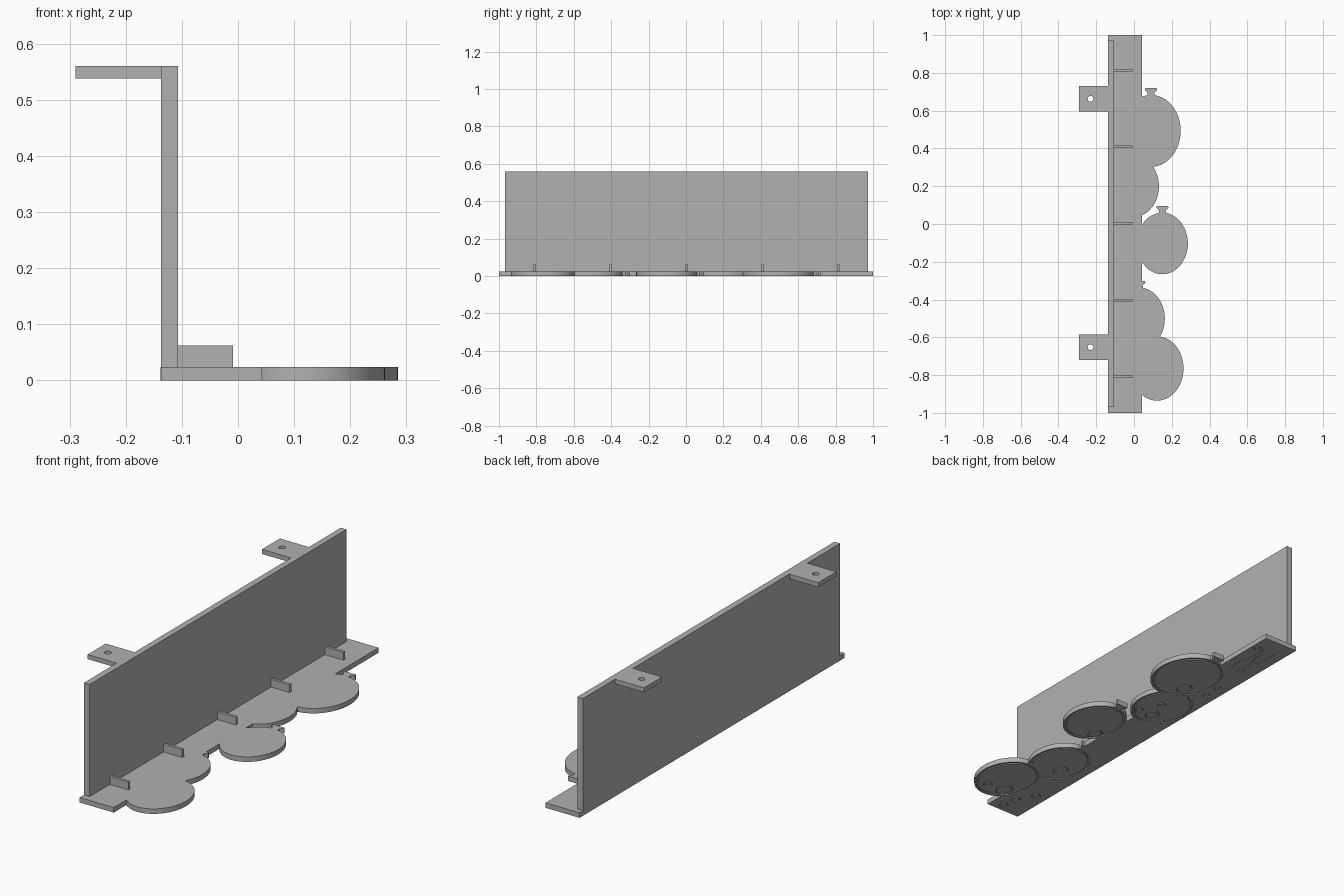
import bpy, bmesh
from math import sin, cos, pi, hypot

if "Cube" in bpy.data.objects:
    bpy.data.objects.remove(bpy.data.objects["Cube"])

grey = bpy.data.materials.new("plain grey")
grey.use_nodes = True
grey.diffuse_color = (0.44, 0.44, 0.44, 1)
grey.node_tree.nodes["Principled BSDF"].inputs["Base Color"].default_value = (0.44, 0.44, 0.44, 1)

BASE_T = 0.024
GROOVE = 0.005


def add_prism(bm, outline, z0, z1):
    """Extrude a flat outline from z0 to z1."""
    face = bm.faces.new([bm.verts.new((x, y, z0)) for x, y in outline])
    new = bmesh.ops.extrude_face_region(bm, geom=[face])["geom"]
    bmesh.ops.translate(bm, vec=(0, 0, z1 - z0),
                        verts=[v for v in new if isinstance(v, bmesh.types.BMVert)])


def finish(name, bm):
    bmesh.ops.recalc_face_normals(bm, faces=bm.faces)
    mesh = bpy.data.meshes.new(name)
    bm.to_mesh(mesh)
    bm.free()
    mesh.materials.append(grey)
    ob = bpy.data.objects.new(name, mesh)
    bpy.context.collection.objects.link(ob)
    return ob


def prism(name, outline, z0, z1):
    bm = bmesh.new()
    add_prism(bm, outline, z0, z1)
    return finish(name, bm)


def rect(x0, x1, y0, y1):
    return [(x0, y0), (x1, y0), (x1, y1), (x0, y1)]


def ellipse(cx, cy, rx, ry, n=64, start=0.0):
    return [(cx + rx * cos(start + 2 * pi * i / n), cy + ry * sin(start + 2 * pi * i / n))
            for i in range(n)]


def combine(ob, other, operation):
    """Boolean another object into ob, then discard it."""
    other.hide_render = True
    mod = ob.modifiers.new("combine", 'BOOLEAN')
    mod.operation, mod.object, mod.solver = operation, other, 'EXACT'
    bpy.context.view_layer.objects.active = ob
    bpy.ops.object.modifier_apply(modifier=mod.name)
    bpy.data.objects.remove(other)


def groove(path, closed, width=0.008):
    """Cutter following a path on the underside."""
    n = len(path)
    sides = ([], [])
    for i, (x, y) in enumerate(path):
        a = path[i - 1] if closed or i else path[0]
        b = path[(i + 1) % n] if closed or i < n - 1 else path[-1]
        dx, dy = b[0] - a[0], b[1] - a[1]
        k = width / 2 / hypot(dx, dy)
        sides[0].append((x - dy * k, y + dx * k))
        sides[1].append((x + dy * k, y - dx * k))
    if not closed:
        return prism("groove_cutter", sides[0] + sides[1][::-1], -0.01, GROOVE)
    bm = bmesh.new()
    rings = [[bm.verts.new((x, y, z)) for x, y in side]
             for side, z in ((sides[0], -0.01), (sides[1], -0.01),
                             (sides[1], GROOVE), (sides[0], GROOVE))]
    for r in range(4):
        p, q = rings[r], rings[(r + 1) % 4]
        for i in range(n):
            j = (i + 1) % n
            bm.faces.new((p[i], p[j], q[j], q[i]))
    return finish("groove_cutter", bm)


# Base plate with bauble-shaped lobes: centre, radii, has a hanging cap
baubles = [
    (0.09, 0.493, 0.157, 0.19, True),
    (-0.003, 0.2, 0.135, 0.163, False),
    (0.15, -0.103, 0.135, 0.163, True),
    (0.028, -0.5, 0.135, 0.163, True),
    (0.122, -0.765, 0.14, 0.17, False),
]
base = prism("base_plate", rect(-0.137, 0.043, -1, 1), 0, BASE_T)
for cx, cy, rx, ry, cap in baubles:
    combine(base, prism("bauble", ellipse(cx, cy, rx, ry, 96), 0, BASE_T), 'UNION')
    if cap:
        top = cy + ry
        shape = [(cx - 0.02, top - 0.015), (cx + 0.02, top - 0.015), (cx + 0.018, top + 0.013),
                 (cx + 0.032, top + 0.026), (cx + 0.03, top + 0.036),
                 (cx - 0.03, top + 0.036), (cx - 0.032, top + 0.026), (cx - 0.018, top + 0.013)]
        combine(base, prism("bauble_cap", shape, 0, BASE_T), 'UNION')

# Engraved rims on the underside; two baubles are partly hidden by a neighbour
hidden_by = {1: (0, pi / 2), 3: (4, -pi / 2)}
for i, (cx, cy, rx, ry, cap) in enumerate(baubles):
    front, start = hidden_by.get(i, (None, 0))
    path = ellipse(cx, cy, rx - 0.013, ry - 0.013, 64, start)
    if front is not None:
        fx, fy, frx, fry, _ = baubles[front]
        path = [(x, y) for x, y in path if ((x - fx) / frx) ** 2 + ((y - fy) / fry) ** 2 > 1.02]
    combine(base, groove(path, front is None), 'DIFFERENCE')

# Engraved loops and beads on the underside
for x, y, r in [(0.03, 0.4, 0.032), (-0.01, 0.12, 0.028), (0.065, 0.115, 0.016),
                (0.015, 0.217, 0.016), (0.077, -0.187, 0.03), (-0.015, -0.545, 0.03),
                (0.07, -0.85, 0.035), (0.16, -0.86, 0.018), (-0.02, -0.96, 0.018),
                (-0.03, -0.885, 0.018), (-0.08, -0.8, 0.018), (-0.085, 0.42, 0.014),
                (-0.085, 0.5, 0.014), (0.01, 0.9, 0.014)]:
    combine(base, groove(ellipse(x, y, r, r * 1.2, 20), True, 0.006), 'DIFFERENCE')

# Engraved ribbon strands on the underside
for x, sway in ((-0.08, 0.012), (-0.05, -0.01), (-0.015, 0.01)):
    strand = [(x + sway * sin(t * 0.7), 0.68 + 0.026 * t) for t in range(10)]
    combine(base, groove(strand, False, 0.006), 'DIFFERENCE')

# Upright wall
wall = prism("upright_wall", rect(-0.137, -0.107, -0.968, 0.972), BASE_T, 0.56)

# Mounting tabs with screw holes
tabs = []
for side, y in (("back", 0.663), ("front", -0.653)):
    tab = prism(side + "_mounting_tab", rect(-0.29, -0.137, y - 0.068, y + 0.068), 0.538, 0.56)
    combine(tab, prism("hole_cutter", ellipse(-0.23, y, 0.015, 0.015, 32), 0.5, 0.6), 'DIFFERENCE')
    tabs.append(tab)

# Small ribs standing on the base
for i in range(5):
    y = 0.003 + (i - 2) * 0.406
    prism(f"rib_{i + 1}", rect(-0.107, -0.009, y - 0.0065, y + 0.0065), BASE_T, 0.062)

# Smooth the curved edges
bpy.ops.object.select_all(action='DESELECT')
for ob in [base] + tabs:
    ob.select_set(True)
bpy.context.view_layer.objects.active = base
bpy.ops.object.shade_smooth_by_angle(angle=pi / 6)
